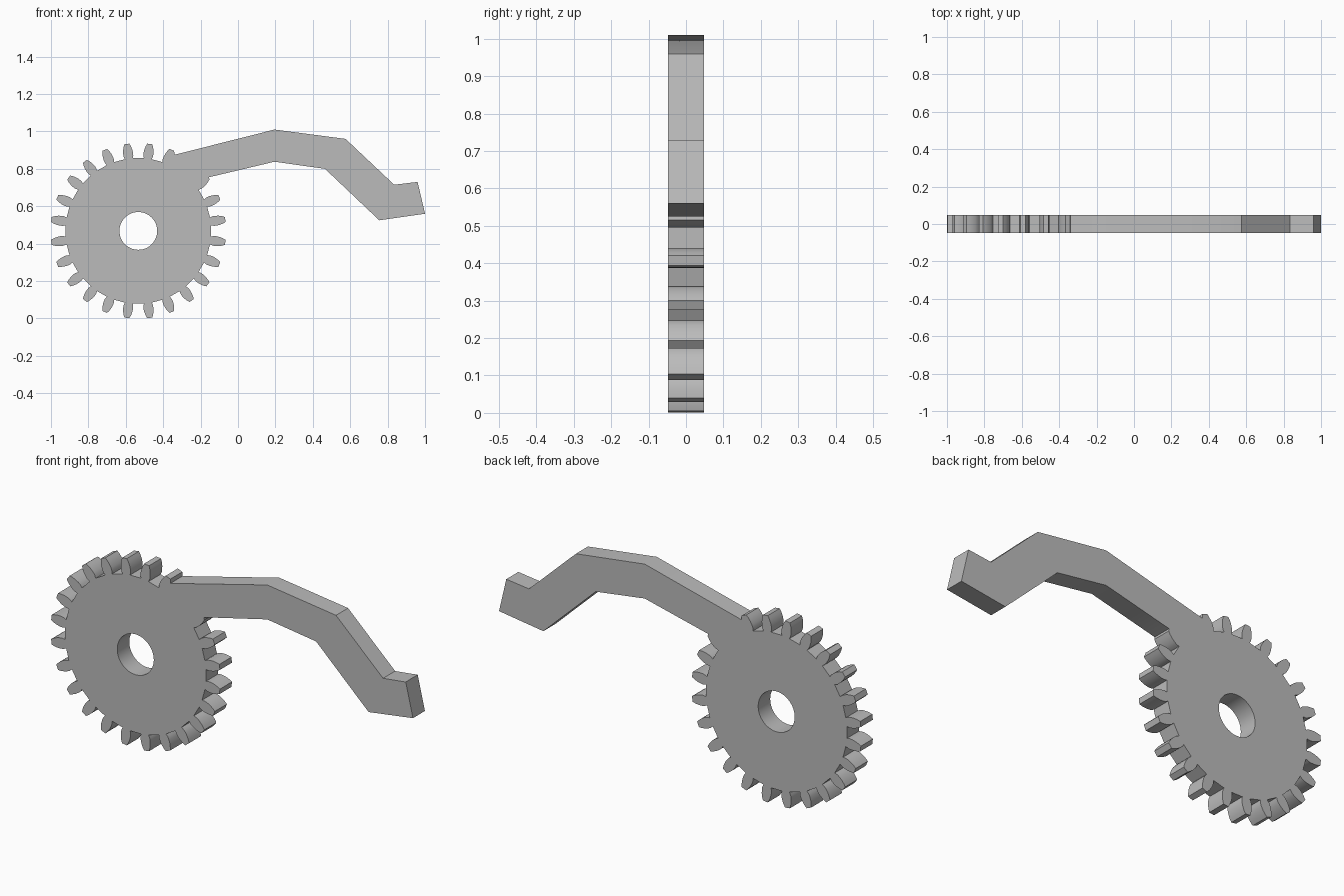
import bpy
from math import cos, sin, pi, radians

default = bpy.data.objects.get("Cube")
if default:
    bpy.data.objects.remove(default, do_unlink=True)

HALF_DEPTH = 0.0475
CX, CZ = -0.533, 0.468
TEETH = 24
PITCH = 2 * pi / TEETH

# Half of a tooth: (radius, half width) from root to tip
FLANK = [(0.390, 0.021), (0.405, 0.026), (0.420, 0.0265),
         (0.437, 0.0245), (0.454, 0.020), (0.469, 0.0135)]

# Arm, from its lower root round the end and back to its upper root
ARM = [(-0.155, 0.755), (0.195, 0.838), (0.465, 0.80), (0.755, 0.525),
       (1.0, 0.56), (0.96, 0.73), (0.835, 0.715), (0.575, 0.96),
       (0.195, 1.01), (-0.34, 0.875)]


def polar(radius, angle):
    return CX + radius * cos(angle), CZ + radius * sin(angle)


def tooth(angle):
    rising = [polar(r, angle - w / r) for r, w in FLANK]
    falling = [polar(r, angle + w / r) for r, w in reversed(FLANK)]
    return rising + falling


def add_loop(curve, points):
    spline = curve.splines.new("POLY")
    spline.points.add(len(points) - 1)
    for p, (x, z) in zip(spline.points, points):
        p.co = (x, z, 0, 1)
    spline.use_cyclic_u = True


# Gear outline: the arm replaces one tooth and merges with its neighbours
n = len(FLANK)
outline = []
for i in range(TEETH - 1):
    pts = tooth(radians(67.5) + i * PITCH)
    if i == 0:
        pts = pts[n - 1:]
    elif i == TEETH - 2:
        pts = pts[:n]
    outline += pts
outline += ARM

# Round axle hole
hole = [polar(0.101, 2 * pi * i / 48) for i in range(48)]

# Extruded plate with the hole cut through
curve = bpy.data.curves.new("gear_with_arm", "CURVE")
curve.dimensions = "2D"
curve.fill_mode = "BOTH"
curve.extrude = HALF_DEPTH
add_loop(curve, outline)
add_loop(curve, hole)
gear = bpy.data.objects.new("gear_with_arm", curve)
bpy.context.collection.objects.link(gear)
gear.rotation_euler = (pi / 2, 0, 0)

bpy.ops.object.select_all(action="DESELECT")
gear.select_set(True)
bpy.context.view_layer.objects.active = gear
bpy.ops.object.convert(target="MESH")
bpy.ops.object.transform_apply(location=False, rotation=True, scale=False)

# Weld the caps to the sides and face everything outward
bpy.ops.object.mode_set(mode="EDIT")
bpy.ops.mesh.select_all(action="SELECT")
bpy.ops.mesh.remove_doubles(threshold=0.0005)
bpy.ops.mesh.normals_make_consistent(inside=False)
bpy.ops.object.mode_set(mode="OBJECT")
bpy.ops.object.shade_smooth_by_angle(angle=radians(25))

# Plain grey
grey = bpy.data.materials.new("grey")
grey.use_nodes = True
color = (0.5, 0.5, 0.5, 1)
grey.diffuse_color = color
grey.node_tree.nodes["Principled BSDF"].inputs["Base Color"].default_value = color
gear.data.materials.clear()
gear.data.materials.append(grey)
